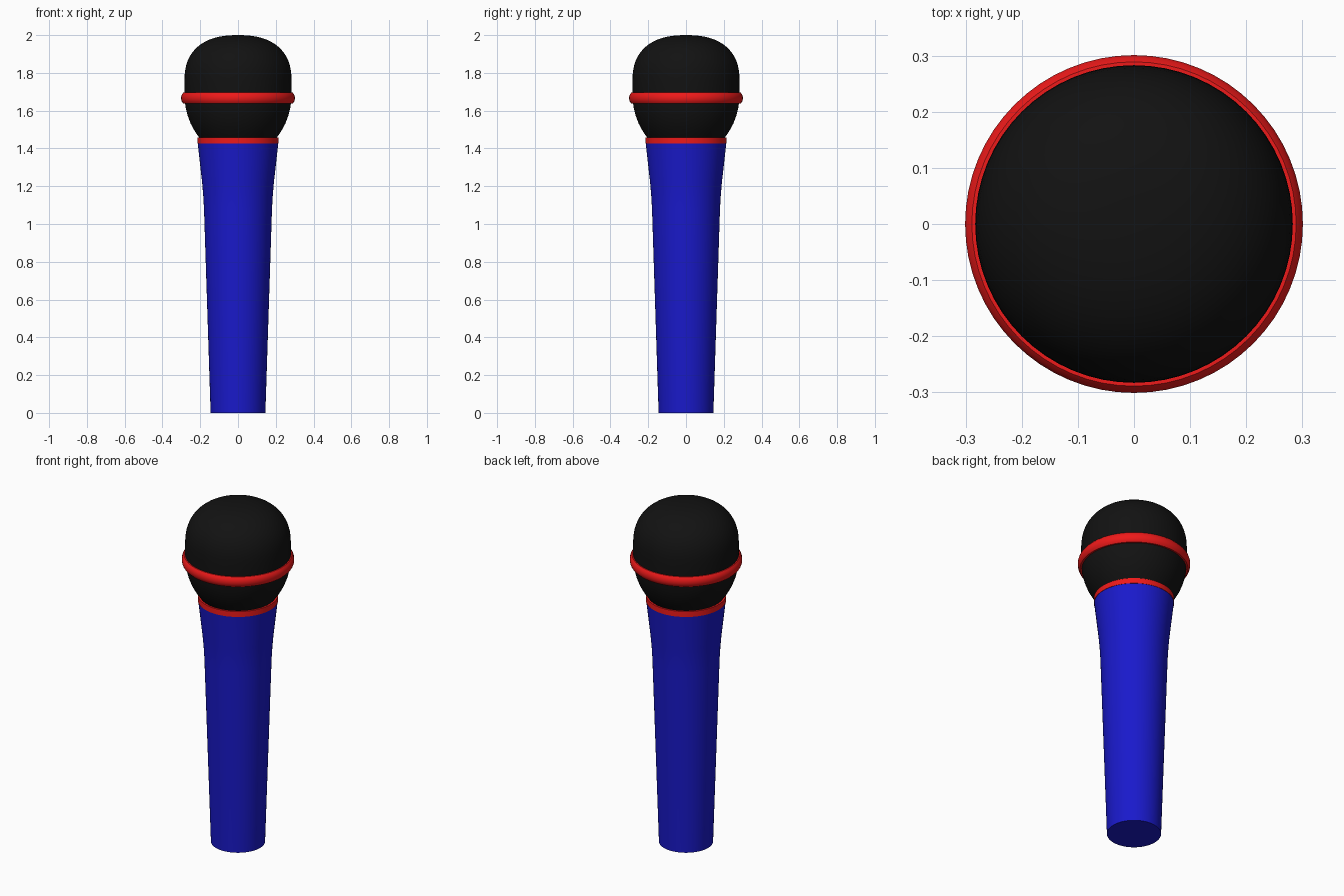
import bpy, bmesh, math

if "Cube" in bpy.data.objects:
    bpy.data.objects.remove(bpy.data.objects["Cube"])

SEGMENTS = 64


def material(name, rgb):
    m = bpy.data.materials.new(name)
    m.diffuse_color = (*rgb, 1)
    m.use_nodes = True
    m.node_tree.nodes["Principled BSDF"].inputs["Base Color"].default_value = m.diffuse_color
    return m


def lathe(name, profile, mat, angle=35, closed=False):
    """Spin an (r, z) profile around the z axis."""
    bm = bmesh.new()
    verts = [bm.verts.new((r, 0, z)) for r, z in profile]
    pairs = list(zip(verts, verts[1:]))
    if closed:
        pairs.append((verts[-1], verts[0]))
    edges = [bm.edges.new(p) for p in pairs]
    bmesh.ops.spin(bm, geom=verts + edges, cent=(0, 0, 0), axis=(0, 0, 1),
                   angle=2 * math.pi, steps=SEGMENTS)
    bmesh.ops.remove_doubles(bm, verts=bm.verts, dist=0.0002)
    bmesh.ops.recalc_face_normals(bm, faces=bm.faces)
    mesh = bpy.data.meshes.new(name)
    bm.to_mesh(mesh)
    bm.free()
    obj = bpy.data.objects.new(name, mesh)
    bpy.context.collection.objects.link(obj)
    mesh.materials.append(mat)
    bpy.ops.object.select_all(action='DESELECT')
    obj.select_set(True)
    bpy.context.view_layer.objects.active = obj
    bpy.ops.object.shade_smooth_by_angle(angle=math.radians(angle))
    return obj


blue = material("blue", (0.01, 0.01, 0.6))
red = material("red", (0.85, 0.01, 0.01))
black = material("black", (0.006, 0.006, 0.006))

# Tapered handle, flaring towards the head
lathe("handle", [(0, 0), (0.145, 0), (0.18, 1.08), (0.184, 1.15),
                 (0.19, 1.22), (0.213, 1.425), (0, 1.425)], blue)

# Collar between handle and head
lathe("collar", [(0, 1.425), (0.215, 1.425), (0.215, 1.457), (0, 1.457)], red)

# Grille head: rounded bowl below, squarish dome above
bowl = [(0, 1.457), (0.205, 1.457), (0.228, 1.49), (0.25, 1.53),
        (0.267, 1.575), (0.278, 1.62), (0.283, 1.667)]
dome = []
for i in range(17):
    t = math.pi / 2 * i / 16
    r = 0.283 * max(math.cos(t), 0) ** (2 / 2.4)
    dome.append((r if i < 16 else 0, 1.76 + 0.24 * math.sin(t) ** (2 / 2.4)))
lathe("grille_head", bowl + dome, black)

# Band around the widest part of the head
lathe("grille_band", [(0.27, 1.637), (0.289, 1.637), (0.297, 1.647), (0.301, 1.66),
                      (0.301, 1.673), (0.297, 1.686), (0.289, 1.696), (0.27, 1.696)],
      red, angle=40, closed=True)
